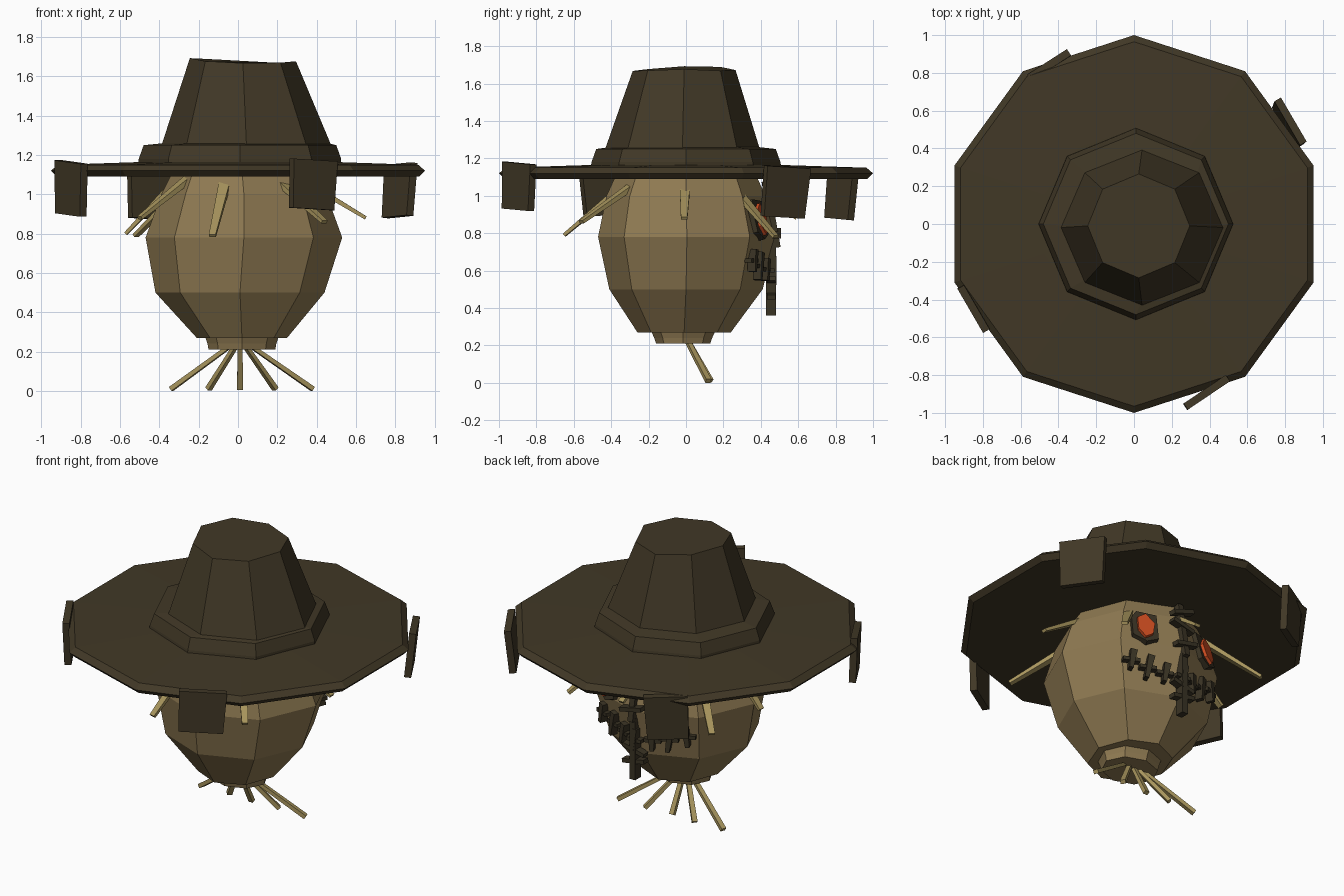
import bpy, bmesh, math, random
from mathutils import Vector, Matrix

if "Cube" in bpy.data.objects:
    bpy.data.objects.remove(bpy.data.objects["Cube"])

random.seed(4)


def material(name, rgb):
    m = bpy.data.materials.new(name)
    lin = [((c / 255 + 0.055) / 1.055) ** 2.4 for c in rgb]
    m.diffuse_color = (*lin, 1)
    m.use_nodes = True
    m.node_tree.nodes["Principled BSDF"].inputs["Base Color"].default_value = m.diffuse_color
    return m


HAT = material("dark olive felt", (65, 56, 38))
SACK = material("tan sackcloth", (143, 122, 82))
STRAW = material("straw yellow", (168, 149, 93))
STITCH = material("dark thread", (58, 51, 36))
GLOW = material("ember orange", (205, 76, 32))


def finish(name, bm, mat):
    bmesh.ops.recalc_face_normals(bm, faces=bm.faces)
    me = bpy.data.meshes.new(name)
    bm.to_mesh(me)
    bm.free()
    me.materials.append(mat)
    ob = bpy.data.objects.new(name, me)
    bpy.context.collection.objects.link(ob)
    return ob


def loft(name, n, rings, mat):
    """Closed stack of n-sided rings (z, radius_x, radius_y, centre_x, centre_y), a vertex on +y."""
    bm = bmesh.new()
    loops = []
    for z, rx, ry, cx, cy in rings:
        loops.append([bm.verts.new((cx + rx * math.sin(2 * math.pi * i / n),
                                    cy + ry * math.cos(2 * math.pi * i / n), z)) for i in range(n)])
    for a, b in zip(loops, loops[1:]):
        for i in range(n):
            j = (i + 1) % n
            bm.faces.new((a[i], a[j], b[j], b[i]))
    bm.faces.new(loops[0])
    bm.faces.new(loops[-1])
    return finish(name, bm, mat)


def add_strand(bm, p0, p1, w0, w1, thin=0.6):
    """Flattened four-sided stalk from p0 to p1."""
    p0, p1 = Vector(p0), Vector(p1)
    d = (p1 - p0).normalized()
    side = d.cross(Vector((0, 0, 1)))
    side = side.normalized() if side.length > 0.01 else Vector((1, 0, 0))
    up = side.cross(d)
    ends = []
    for p, w in ((p0, w0), (p1, w1)):
        ends.append([bm.verts.new(p + side * w / 2 * a + up * w / 2 * thin * b)
                     for a, b in ((1, 1), (-1, 1), (-1, -1), (1, -1))])
    for i in range(4):
        j = (i + 1) % 4
        bm.faces.new((ends[0][i], ends[0][j], ends[1][j], ends[1][i]))
    bm.faces.new(ends[0])
    bm.faces.new(ends[1])


def add_plate(bm, outline, matrix, depth):
    """Extruded polygon in the local x-z plane; local +y is outward."""
    rows = [[bm.verts.new(matrix @ Vector((x, y, z))) for x, z in outline]
            for y in (-depth / 2, depth / 2)]
    n = len(outline)
    for i in range(n):
        j = (i + 1) % n
        bm.faces.new((rows[0][i], rows[0][j], rows[1][j], rows[1][i]))
    bm.faces.new(rows[0])
    bm.faces.new(rows[1])


def place(x, y, z, turn=0, lean=0, roll=0):
    r = math.radians
    return (Matrix.Translation((x, y, z)) @ Matrix.Rotation(r(turn), 4, 'Z')
            @ Matrix.Rotation(r(lean), 4, 'X') @ Matrix.Rotation(r(roll), 4, 'Y'))


def box(w, h, taper=1.0):
    return [(-w / 2 * taper, -h / 2), (w / 2 * taper, -h / 2), (w / 2, h / 2), (-w / 2, h / 2)]


# Hat: brim, band and crown
loft("hat_brim", 10, [(1.09, 0.97, 0.97, 0, 0), (1.12, 1.0, 1.0, 0, 0),
                      (1.15, 0.965, 0.965, 0, 0), (1.165, 0.5, 0.5, 0, 0)], HAT)
loft("hat_band", 8, [(1.15, 0.515, 0.51, 0.01, 0), (1.18, 0.515, 0.505, 0.01, 0),
                     (1.25, 0.49, 0.48, 0.01, 0), (1.26, 0.42, 0.40, 0.04, -0.01)], HAT)
crown = loft("hat_crown", 8, [(1.2, 0.45, 0.43, 0.045, -0.02),
                              (1.68, 0.27, 0.275, 0.025, -0.01)], HAT)
for v in crown.data.vertices:
    if v.co.z > 1.5:
        v.co.z += random.uniform(-0.015, 0.015)

# Cloth patches hanging over the brim edge
for i, (x, y, z, turn, lean, roll, w, h) in enumerate((
        (0.38, -0.895, 1.05, 34, 0, 3, 0.27, 0.25),
        (-0.85, -0.44, 1.03, -60, 2, 4, 0.27, 0.27),
        (0.82, 0.53, 1.02, -60, -6, -3, 0.27, 0.27),
        (-0.45, 0.83, 1.01, 33, -4, 3, 0.25, 0.27))):
    bm = bmesh.new()
    add_plate(bm, box(w, h, 0.93), place(x, y, z, turn, lean, roll), 0.04)
    finish("brim_patch_%d" % (i + 1), bm, HAT)

# Sack head with a tied neck
loft("sack_head", 8, [(0.27, 0.23, 0.25, 0.02, -0.01), (0.50, 0.43, 0.41, 0.01, 0),
                      (0.78, 0.50, 0.475, 0.03, 0.005), (1.00, 0.42, 0.425, 0.03, 0),
                      (1.12, 0.35, 0.37, 0.02, 0)], SACK)
loft("neck_tie", 8, [(0.21, 0.17, 0.145, 0.02, -0.015), (0.24, 0.175, 0.155, 0.02, -0.015),
                     (0.285, 0.19, 0.175, 0.02, -0.015)], SACK)

# Straw poking out of the neck
bm = bmesh.new()
for k, x in enumerate((-0.34, -0.15, 0.01, 0.19, 0.38)):
    add_strand(bm, (x * 0.1 + 0.01, 0.0, 0.24), (x, 0.12 + 0.01 * (k % 2), 0.01),
               0.025, 0.03, 0.8)
finish("neck_straw", bm, STRAW)

# Straw hair under the brim
bm = bmesh.new()
for x, y, z in ((0.65, -0.01, 0.88), (0.44, -0.56, 0.86), (-0.13, -0.65, 0.79),
                (-0.5, -0.38, 0.88), (-0.57, 0.08, 0.80), (-0.52, 0.49, 0.79),
                (0.03, 0.59, 0.88), (0.47, 0.48, 0.78)):
    r = math.hypot(x, y)
    add_strand(bm, (x / r * 0.3, y / r * 0.3, 1.09), (x, y, z), 0.06, 0.035, 0.5)
finish("hair_straw", bm, STRAW)


def face_y(x, z):
    """Depth of the face surface at x, z."""
    r = 0.48 - (0.26 * (0.78 - z) if z < 0.78 else 0.25 * (z - 0.78))
    return r - abs(x - 0.03) * 0.414


# Eyes: dark sockets with glowing jagged centres
socket = [(-0.07, -0.08), (0.0, -0.11), (0.08, -0.07), (0.08, 0.06), (0.05, 0.11), (-0.07, 0.1)]
ember = [(-0.035, -0.06), (0.01, -0.09), (0.05, -0.04), (0.05, 0.05), (0.0, 0.085), (-0.05, 0.02)]
for side, name in ((1, "left"), (-1, "right")):
    x = 0.03 + side * 0.21
    m = place(x, face_y(x, 0.87) + 0.01, 0.87, -22 * side, 14)
    for part, shape, depth, mat in (("socket", socket, 0.04, STITCH), ("eye", ember, 0.075, GLOW)):
        bm = bmesh.new()
        add_plate(bm, [(px * side, pz) for px, pz in shape], m, depth)
        finish(name + "_" + part, bm, mat)

# Long seam down the face with cross stitches
bm = bmesh.new()
add_plate(bm, box(0.04, 0.38), place(0.03, 0.455, 0.55), 0.055)
add_plate(bm, box(0.035, 0.36), place(0.03, 0.455, 0.9, 0, 10), 0.04)
for z, roll in ((1.02, 18), (0.93, -14), (0.80, 12), (0.54, -15), (0.47, 10)):
    add_plate(bm, box(0.15, 0.025), place(0.03, max(face_y(0.03, z) + 0.01, 0.455), z, 0, 0, roll), 0.045)
finish("face_seam", bm, STITCH)

# Stitched mouth: short segments with upright stitches
bm = bmesh.new()
for k in range(7):
    x = 0.03 + (k - 3) * 0.095
    z = 0.60 + 0.006 * (k - 3) ** 2
    turn = -22 * (1 if k > 3 else -1 if k < 3 else 0)
    y = face_y(x, z) + 0.02
    add_plate(bm, box(0.1, 0.022), place(x, y, z, turn), 0.04)
    add_plate(bm, box(0.04, 0.12 + 0.03 * (k % 2), 0.6),
              place(x, y + 0.008, z, turn, 0, random.uniform(-14, 14)), 0.045)
finish("stitched_mouth", bm, STITCH)
